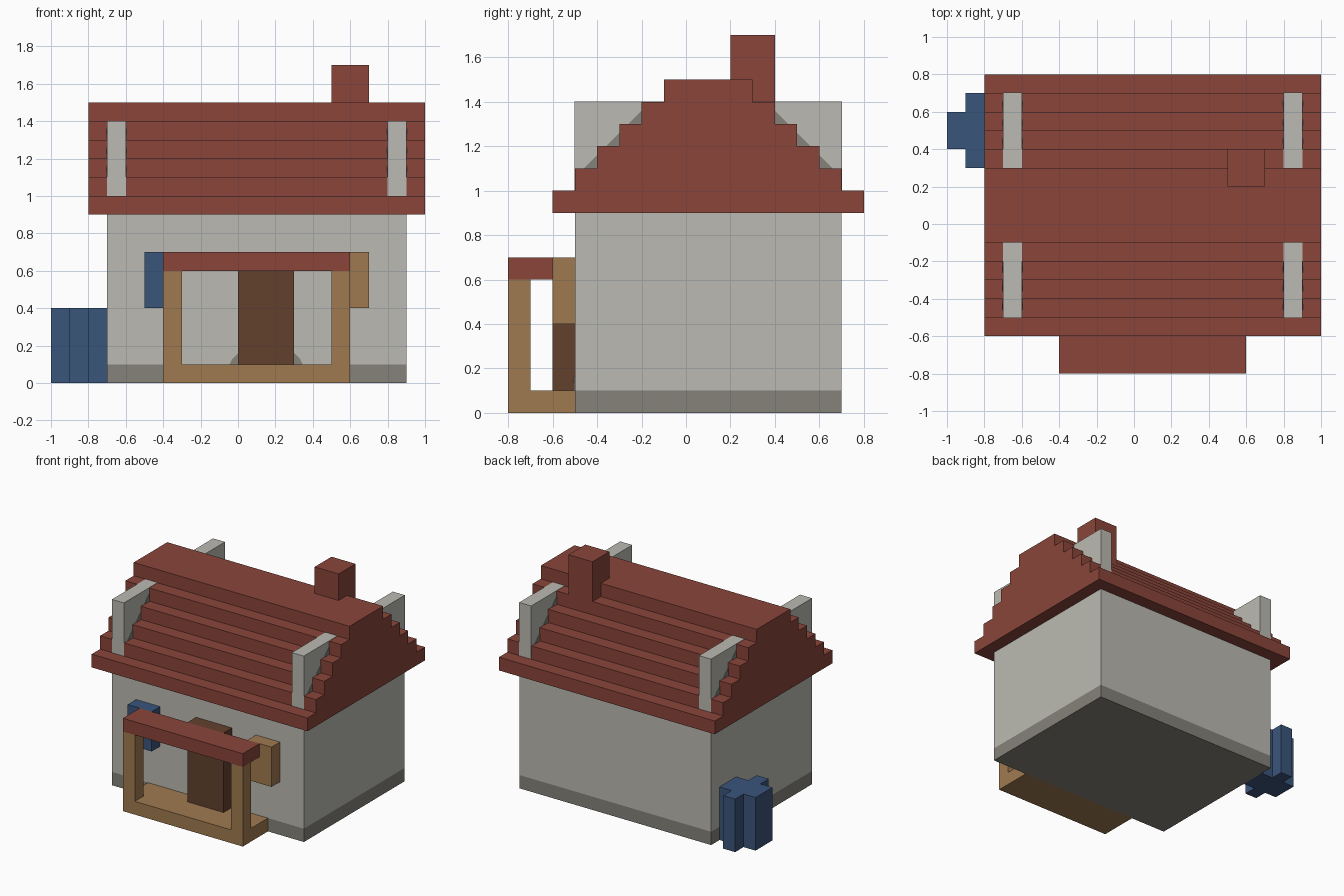
import bpy
import bmesh

if "Cube" in bpy.data.objects:
    bpy.data.objects.remove(bpy.data.objects["Cube"])


def material(name, hex_code):
    def lin(c):
        c /= 255
        return c / 12.92 if c <= 0.04045 else ((c + 0.055) / 1.055) ** 2.4
    m = bpy.data.materials.new(name)
    rgb = [lin(int(hex_code[i:i + 2], 16)) for i in (0, 2, 4)]
    m.diffuse_color = (*rgb, 1)
    m.use_nodes = True
    m.node_tree.nodes["Principled BSDF"].inputs["Base Color"].default_value = m.diffuse_color
    return m


RED = material("roof red", "8A453A")
WALL = material("plaster grey", "BBBAB2")
DARK = material("stone grey", "85827A")
TAN = material("light wood", "A07A50")
BROWN = material("dark wood", "62412D")
BLUE = material("blue", "3A557B")


def prism(name, pts, axis, lo, hi, mat):
    """Extrude a 2D outline along an axis (0 = x, 1 = y, 2 = z)."""
    def place(p, t):
        v = list(p)
        v.insert(axis, t)
        return v
    bm = bmesh.new()
    face = bm.faces.new([bm.verts.new(place(p, lo)) for p in pts])
    res = bmesh.ops.extrude_face_region(bm, geom=[face])
    shift = [0, 0, 0]
    shift[axis] = hi - lo
    bmesh.ops.translate(bm, vec=shift,
                        verts=[g for g in res["geom"] if isinstance(g, bmesh.types.BMVert)])
    bmesh.ops.recalc_face_normals(bm, faces=bm.faces)
    me = bpy.data.meshes.new(name)
    bm.to_mesh(me)
    bm.free()
    me.materials.append(mat)
    ob = bpy.data.objects.new(name, me)
    bpy.context.collection.objects.link(ob)
    return ob


def box(name, x, y, z, mat):
    return prism(name, [(x[0], y[0]), (x[1], y[0]), (x[1], y[1]), (x[0], y[1])],
                 2, z[0], z[1], mat)


# House body
box("stone_base", (-0.7, 0.9), (-0.5, 0.7), (0, 0.1), DARK)
box("walls", (-0.7, 0.9), (-0.5, 0.7), (0.1, 0.9), WALL)

# Stepped roof: one profile mirrored about the ridge at y = 0.1
half = []
for i in range(6):
    w = 0.7 - 0.1 * i
    half += [(w, 0.9 + 0.1 * i), (w, 1.0 + 0.1 * i)]
outline = [(0.1 + w, z) for w, z in half] + [(0.1 - w, z) for w, z in reversed(half)]
prism("roof", outline, 0, -0.8, 1.0, RED)
box("chimney", (0.5, 0.7), (0.2, 0.4), (1.35, 1.7), RED)

# Wall ends standing proud of the roof, with darker soot along the steps
for side, x in (("left", -0.7), ("right", 0.8)):
    box("gable_wall_" + side, (x, x + 0.1), (-0.502, 0.702), (1.0, 1.402), WALL)
    for s, label in ((-1, "front"), (1, "back")):
        tri = [(0.1 + s * w, z) for w, z in ((0.56, 1.1), (0.3, 1.36), (0.3, 1.1))]
        prism(f"gable_stain_{side}_{label}", tri, 0, x - 0.003, x + 0.103, DARK)

# Porch
box("porch_floor", (-0.4, 0.6), (-0.8, -0.5), (0, 0.1), TAN)
for side, x in (("left", -0.4), ("right", 0.5)):
    box("porch_post_" + side, (x, x + 0.1), (-0.8, -0.7), (0.1, 0.6), TAN)
box("porch_roof", (-0.4, 0.6), (-0.8, -0.6), (0.6, 0.7), RED)

# Door, with small stains at its foot
box("door", (0, 0.3), (-0.6, -0.5), (0.1, 0.7), BROWN)
for side, x, s in (("left", 0, -1), ("right", 0.3, 1)):
    prism("door_stain_" + side, [(x, 0.1), (x + s * 0.045, 0.1), (x + s * 0.03, 0.13), (x, 0.16)],
          1, -0.503, -0.5, DARK)

# Wall boxes either side of the door
box("wall_box_left", (-0.5, -0.3), (-0.6, -0.5), (0.4, 0.7), BLUE)
box("wall_box_right", (0.5, 0.7), (-0.6, -0.5), (0.4, 0.7), TAN)

# Water barrel with a plus-shaped section
a, b = 0.05, 0.15
quarter = [(b, -0.1), (b, 0.1)]
plus = [(0.05, -0.2), (0.05, -0.1), (0.15, -0.1), (0.15, 0.1), (0.05, 0.1), (0.05, 0.2)]
plus += [(-u, -v) for u, v in plus]
prism("barrel", [(-0.85 + u, 0.5 + v) for u, v in plus], 2, 0, 0.4, BLUE)
